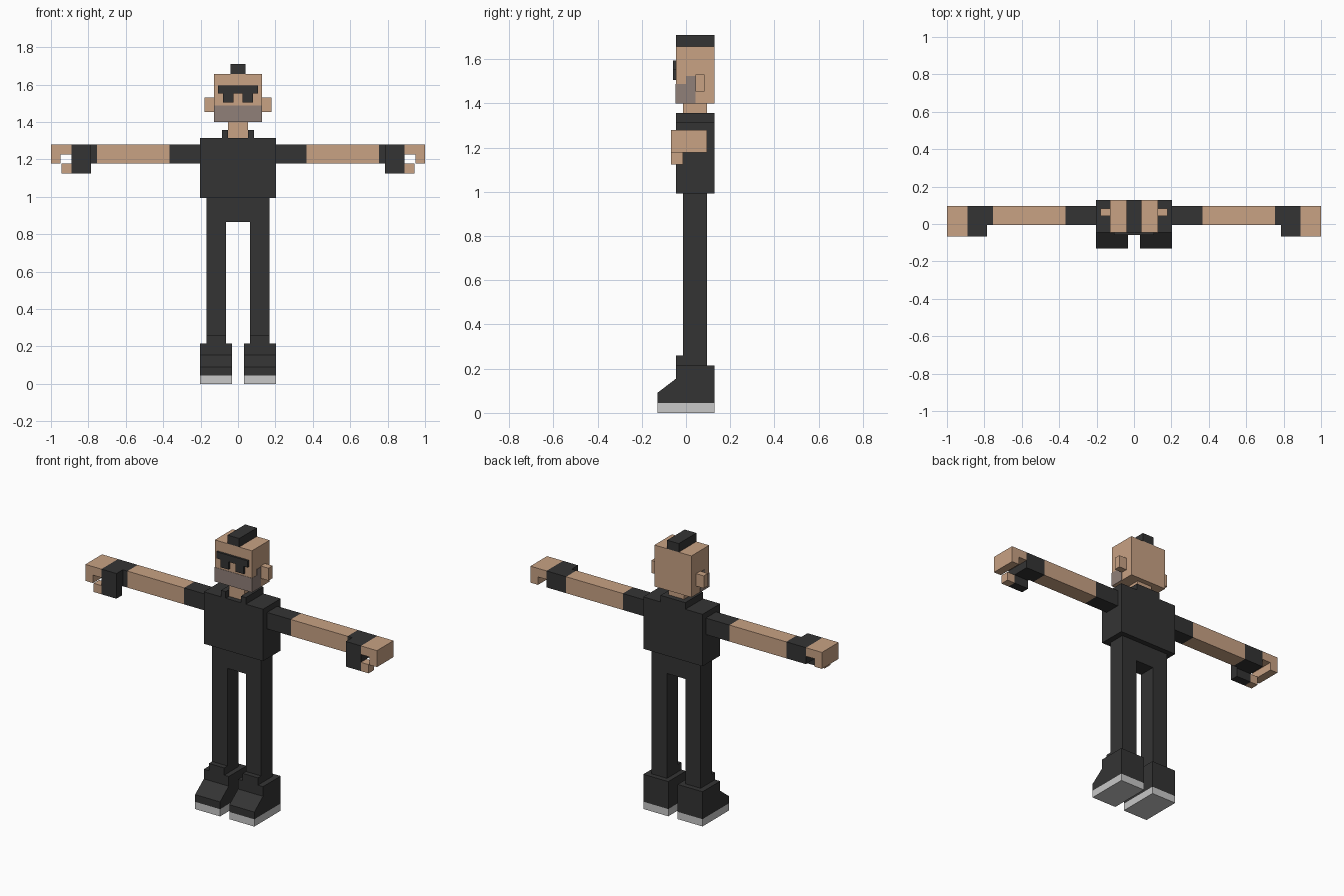
import bpy

if "Cube" in bpy.data.objects:
    bpy.data.objects.remove(bpy.data.objects["Cube"])


def material(name, color):
    m = bpy.data.materials.new(name)
    m.diffuse_color = (*color, 1)
    m.use_nodes = True
    m.node_tree.nodes["Principled BSDF"].inputs["Base Color"].default_value = m.diffuse_color
    return m


DARK = material("charcoal cloth", (0.034, 0.034, 0.034))
SKIN = material("tan skin", (0.58, 0.36, 0.23))
STUBBLE = material("grey stubble", (0.28, 0.215, 0.19))
SOLE = material("light grey sole", (0.58, 0.58, 0.58))


def prism(name, mat, profile, x0, x1):
    """Extrude a (y, z) profile along x."""
    n = len(profile)
    verts = [(x, y, z) for x in (x0, x1) for y, z in profile]
    faces = [tuple(range(n))[::-1], tuple(range(n, 2 * n))]
    faces += [(i, (i + 1) % n, n + (i + 1) % n, n + i) for i in range(n)]
    mesh = bpy.data.meshes.new(name)
    mesh.from_pydata(verts, [], faces)
    mesh.materials.append(mat)
    obj = bpy.data.objects.new(name, mesh)
    bpy.context.collection.objects.link(obj)
    return obj


def box(name, mat, x, y, z):
    return prism(name, mat, [(y[0], z[0]), (y[1], z[0]), (y[1], z[1]), (y[0], z[1])], *x)


def mirrored(obj):
    """Repeat a part on the other side of the body."""
    obj.modifiers.new("Mirror", 'MIRROR')
    return obj


BODY = (-0.045, 0.128)   # depth of torso and head
LIMB = (-0.013, 0.096)   # depth of legs and neck
ARM = (-0.005, 0.096)    # depth of arms
HAND = (-0.067, 0.096)   # depth of hands
CURL = (-0.067, -0.013)  # depth of thumb
ARM_Z = (1.178, 1.28)

# Head, hair and neck
box("head", SKIN, (-0.127, 0.127), BODY, (1.40, 1.657))
box("hair_strip", DARK, (-0.04, 0.04), BODY, (1.657, 1.71))
box("neck", SKIN, (-0.053, 0.053), LIMB, (1.31, 1.40))
mirrored(box("ear", SKIN, (0.127, 0.18), (0.042, 0.083), (1.453, 1.53)))

# Stubble plates wrapping the jaw
box("stubble_front", STUBBLE, (-0.129, 0.129), (-0.047, -0.045), (1.40, 1.488))
mirrored(box("stubble_side", STUBBLE, (0.127, 0.129), (-0.045, 0.042), (1.40, 1.488)))
mirrored(box("sideburn", STUBBLE, (0.127, 0.129), (0.0, 0.042), (1.488, 1.525)))

# Glasses
GLASSES = (-0.058, -0.045)
box("glasses_bar", DARK, (-0.107, 0.107), GLASSES, (1.553, 1.594))
mirrored(box("glasses_lens", DARK, (0.025, 0.08), GLASSES, (1.505, 1.553)))

# Torso and open collar
box("torso", DARK, (-0.203, 0.203), BODY, (0.993, 1.315))
mirrored(box("collar_side", DARK, (0.053, 0.085), BODY, (1.315, 1.356)))
box("collar_back", DARK, (-0.053, 0.053), (0.096, 0.128), (1.315, 1.356))

# Hips and legs
box("hips", DARK, (-0.168, 0.168), LIMB, (0.865, 0.993))
mirrored(box("leg", DARK, (0.063, 0.168), LIMB, (0.215, 0.865)))

# Boots with sloped toes
boot = [(-0.13, 0.045), (0.128, 0.045), (0.128, 0.215), (-0.045, 0.215),
        (-0.045, 0.155), (-0.13, 0.09)]
mirrored(prism("boot", DARK, boot, 0.032, 0.203))
mirrored(box("boot_sole", SOLE, (0.032, 0.203), (-0.13, 0.128), (0, 0.045)))
mirrored(box("boot_tongue", DARK, (0.063, 0.168), (-0.045, -0.013), (0.215, 0.26)))

# Arms
mirrored(box("sleeve", DARK, (0.203, 0.366), ARM, ARM_Z))
mirrored(box("forearm", SKIN, (0.366, 0.755), ARM, ARM_Z))
mirrored(box("glove_cuff", DARK, (0.755, 0.787), ARM, ARM_Z))

# Half-gloved hands with curled fingers
mirrored(box("glove_palm", DARK, (0.787, 0.89), HAND, ARM_Z))
mirrored(box("glove_thumb", DARK, (0.787, 0.89), CURL, (1.124, 1.178)))
mirrored(box("thumb_tip", SKIN, (0.89, 0.943), CURL, (1.124, 1.178)))
mirrored(box("finger_base", SKIN, (0.89, 0.948), HAND, (1.227, 1.28)))
mirrored(box("finger_tip", SKIN, (0.948, 1.0), HAND, ARM_Z))
